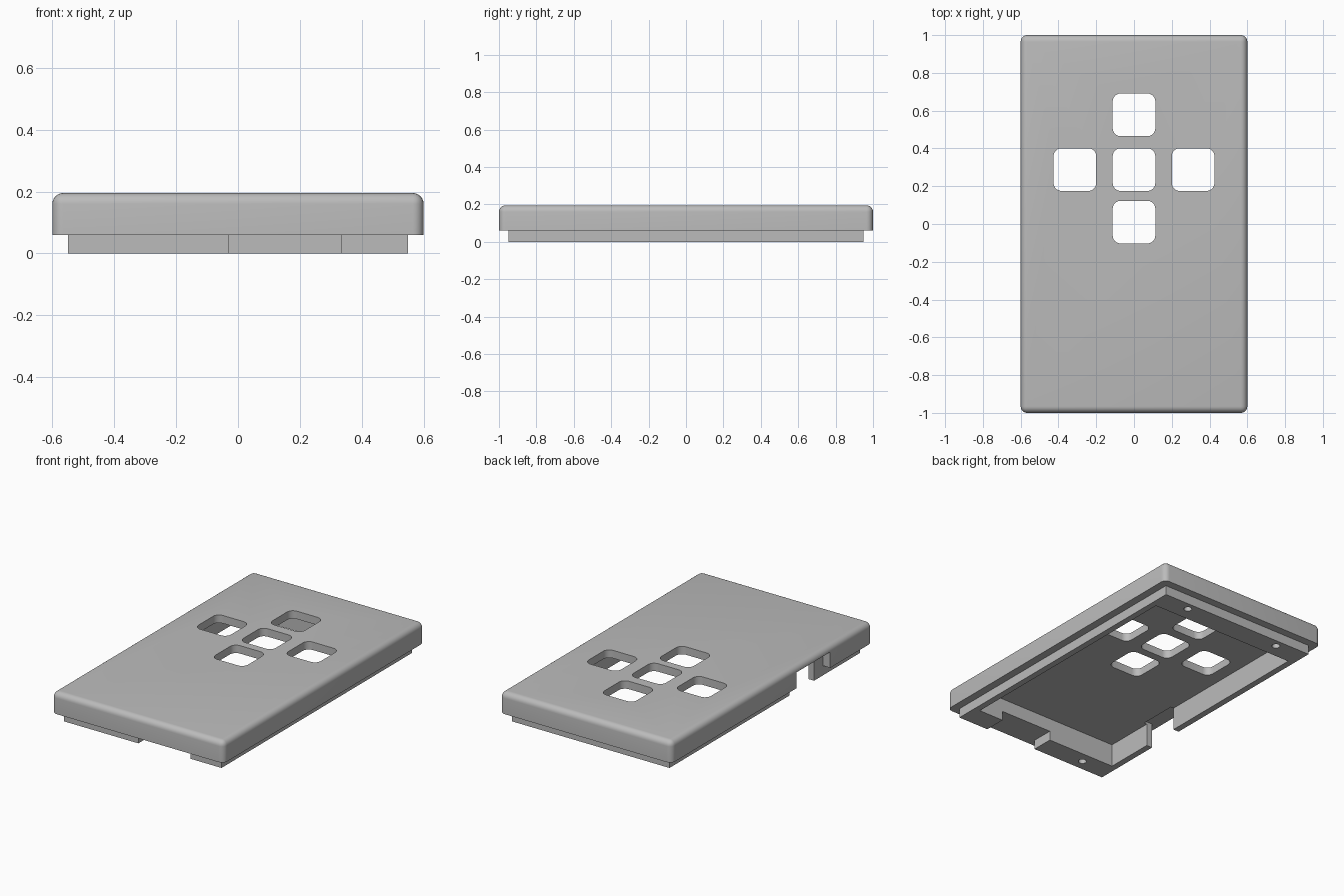
import bpy, bmesh
from mathutils import Matrix

old = bpy.data.objects.get("Cube")
if old:
    bpy.data.objects.remove(old, do_unlink=True)

grey = bpy.data.materials.new("plain_grey")
grey.use_nodes = True
colour = (0.5, 0.5, 0.5, 1)
grey.diffuse_color = colour
grey.node_tree.nodes["Principled BSDF"].inputs["Base Color"].default_value = colour


def finish(bm, name):
    mesh = bpy.data.meshes.new(name)
    bm.to_mesh(mesh)
    bm.free()
    mesh.materials.append(grey)
    ob = bpy.data.objects.new(name, mesh)
    bpy.context.collection.objects.link(ob)
    return ob


def box(name, x, y, z, radius=0, round_edge=None, segments=6):
    """Box from (low, high) ranges, rounding the edges picked by round_edge."""
    bm = bmesh.new()
    bmesh.ops.create_cube(bm, size=1)
    for v in bm.verts:
        v.co = [r[0] if c < 0 else r[1] for c, r in zip(v.co, (x, y, z))]
    if radius:
        edges = [e for e in bm.edges if round_edge(*(v.co.z for v in e.verts))]
        bmesh.ops.bevel(bm, geom=edges, offset=radius, segments=segments,
                        profile=0.5, affect='EDGES')
    return finish(bm, name)


def peg(name, x, y, radius, depth):
    bm = bmesh.new()
    bmesh.ops.create_cone(bm, cap_ends=True, segments=24, radius1=radius, radius2=radius,
                          depth=depth * 2, matrix=Matrix.Translation((x, y, 0)))
    return finish(bm, name)


def boolean(target, tool, operation):
    """Apply one boolean and discard the tool."""
    mod = target.modifiers.new("cut", 'BOOLEAN')
    mod.operation, mod.solver, mod.object = operation, 'EXACT', tool
    bpy.context.view_layer.update()
    result = bpy.data.meshes.new_from_object(
        target.evaluated_get(bpy.context.evaluated_depsgraph_get()))
    target.modifiers.clear()
    target.data = result
    bpy.data.objects.remove(tool, do_unlink=True)


# Outer shell with rounded top and corners, and the inset lip below it
SEAM, TOP = 0.06, 0.195
cover = box("cover_shell", (-0.6, 0.6), (-1, 1), (SEAM, TOP), 0.035,
            lambda a, b: max(a, b) > SEAM + 0.01)
boolean(cover, box("lip", (-0.55, 0.55), (-0.95, 0.95), (0, 0.1)), 'UNION')

# Hollow inside
boolean(cover, box("cavity", (-0.51, 0.51), (-0.81, 0.81), (-0.1, 0.145)), 'DIFFERENCE')

# Cross of five rounded button openings
for x, y in ((0, 0.578), (0, 0.288), (0, 0.01), (-0.313, 0.288), (0.313, 0.288)):
    h = 0.113
    hole = box("button_hole", (x - h, x + h), (y - h, y + h), (0.1, 0.3), 0.042,
               lambda a, b: abs(a - b) > 0.1)
    boolean(cover, hole, 'DIFFERENCE')

# Cable notch in the front lip, and the stepped port opening in the side wall
for x, y, z in (((-0.03, 0.335), (-0.99, -0.78), (-0.1, SEAM)),
                ((-0.7, -0.49), (-0.49, -0.245), (-0.1, 0.16)),
                ((-0.7, -0.55), (-0.58, -0.245), (-0.1, 0.16))):
    boolean(cover, box("notch", x, y, z), 'DIFFERENCE')

# Screw holes in the underside
for x, y in ((0.34, 0.9), (-0.34, 0.9), (-0.34, -0.88)):
    boolean(cover, peg("screw_hole", x, y, 0.024, 0.1), 'DIFFERENCE')

# Smooth the roundings, keep real edges crisp
bpy.ops.object.select_all(action='DESELECT')
cover.select_set(True)
bpy.context.view_layer.objects.active = cover
bpy.ops.object.shade_smooth_by_angle(angle=0.6)
